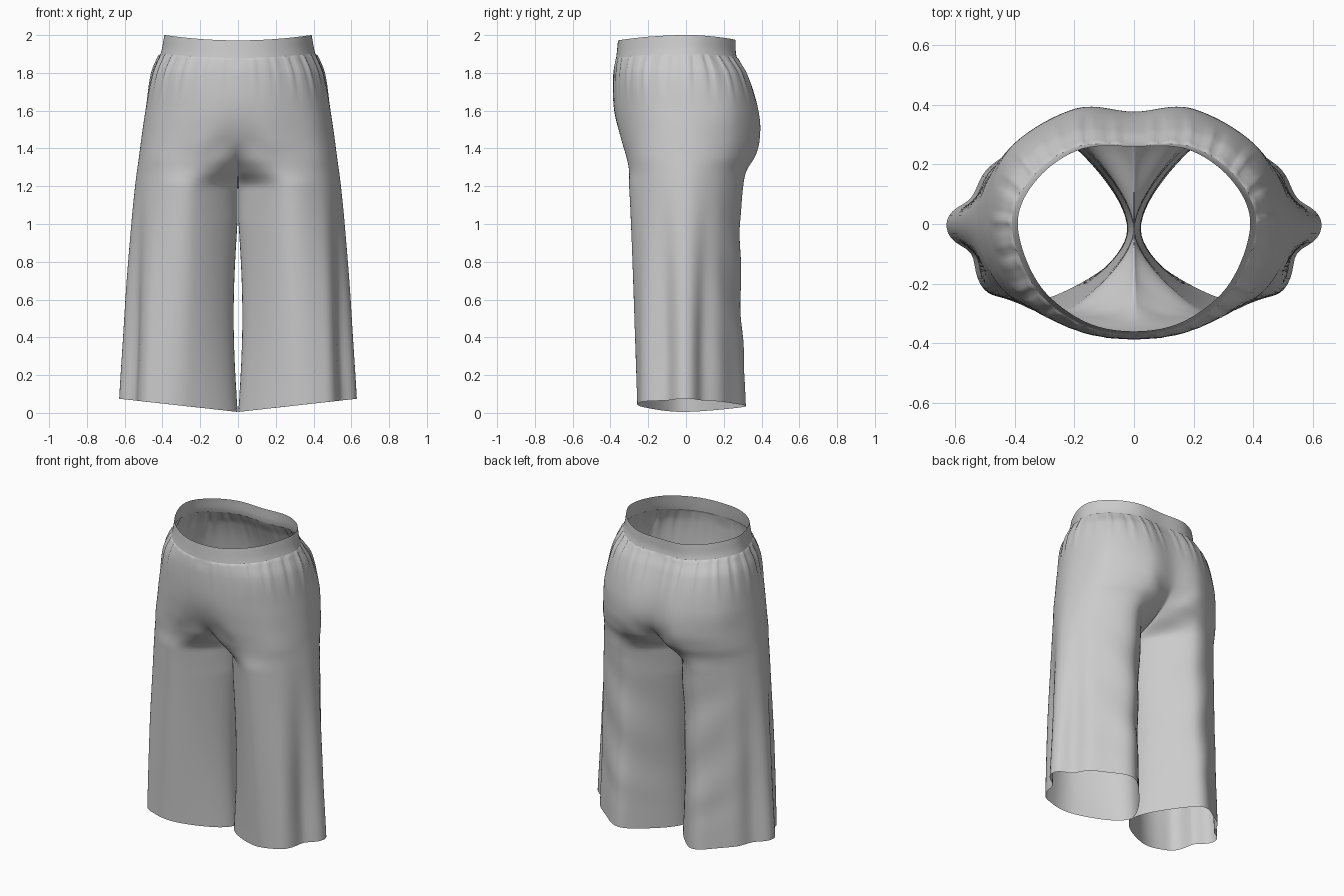
import bpy, bmesh, math

if "Cube" in bpy.data.objects:
    bpy.data.objects.remove(bpy.data.objects["Cube"])

# Half cross-sections from the centre front, round the side, to the centre back:
# z, front edge y, front (x,y), front outer (x,y), side x, back outer (x,y), back (x,y), back edge y
ROWS = [
    (2.00, -.36, .17, -.325, .32, -.20, .39, .325, .15, .18, .25, .26),
    (1.90, -.37, .18, -.335, .335, -.21, .41, .34, .16, .19, .26, .265),
    (1.80, -.385, .20, -.35, .375, -.23, .455, .38, .21, .20, .315, .31),
    (1.60, -.38, .21, -.35, .41, -.225, .49, .42, .24, .20, .375, .37),
    (1.45, -.335, .21, -.335, .425, -.225, .512, .43, .24, .20, .385, .365),
    (1.35, -.26, .21, -.315, .435, -.225, .525, .44, .225, .20, .36, .285),
    (1.28, -.16, .22, -.30, .44, -.22, .535, .44, .21, .21, .32, .17),
    (1.20, -.02, .23, -.291, .445, -.22, .545, .44, .205, .21, .293, -.02),
    (1.00, -.02, .24, -.28, .455, -.22, .565, .45, .195, .22, .28, -.02),
    (0.60, -.02, .25, -.262, .472, -.222, .597, .46, .195, .23, .28, -.02),
    (0.00, -.02, .26, -.238, .485, -.222, .63, .47, .205, .24, .302, -.02),
]
CROTCH, SUB = 1.20, 14


def smooth(a, b, v):
    t = min(1, max(0, (v - a) / (b - a)))
    return t * t * (3 - 2 * t)


def row_at(z):
    """Blend the table smoothly at height z."""
    n = len(ROWS)
    i = next((k for k in range(n - 1) if z >= ROWS[k + 1][0]), n - 2)
    a, b = ROWS[i], ROWS[i + 1]
    p, q = ROWS[max(i - 1, 0)], ROWS[min(i + 2, n - 1)]
    h = b[0] - a[0]
    t = (z - a[0]) / h
    out = []
    for k in range(1, len(a)):
        m0 = (b[k] - p[k]) / (b[0] - p[0]) * h
        m1 = (q[k] - a[k]) / (q[0] - a[0]) * h
        out.append((2*t**3 - 3*t*t + 1)*a[k] + (t**3 - 2*t*t + t)*m0
                   + (3*t*t - 2*t**3)*b[k] + (t**3 - t*t)*m1)
    return out


def spline(p, t):
    return tuple(.5 * (2*b + (c - a)*t + (2*a - 5*b + 4*c - d)*t*t
                       + (3*b - a - 3*c + d)*t**3) for a, b, c, d in zip(*p))


def bump(v, c, w):
    return math.exp(-((v - c) / w) ** 2)


def folds(u, z):
    """Outward cloth displacement at position u (0 front .. 6 back)."""
    d = 0
    if z < 1.895:      # gathers below the waistband
        g = smooth(1.60, 1.86, z) * (.45 + .55 * smooth(.8, 2, u))
        d += g * (.004 * math.sin(u * 19) + .003 * math.sin(u * 31 + 1)) + .004 * smooth(1.80, 1.88, z)
    low = 1 - smooth(.2, 1.35, z)
    d -= low * (.042 * bump(u, 2.5, .22) + .035 * bump(u, 3.5, .25))   # side drapes
    d += low * .010 * bump(u, 2.0, .2)                                 # front outer pleat
    leg = smooth(.1, .4, z) * (1 - smooth(.95, 1.2, z))
    back = bump(u, 4.8, .75)
    d += leg * back * .005 * math.sin(15 * z + 3.2 * u)                # back leg folds
    d += .006 * (1 - smooth(0, .9, z)) * math.sin(u * 5.5) * bump(u, 4.7, .8)
    # drag lines fanning from the crotch
    pull = bump(z, 1.33, .12)
    d += pull * .003 * math.sin(28 * z + 5 * u) * (bump(u, .6, .4) + bump(u, 5.4, .4))
    return d


def section(z):
    r = row_at(z)
    yf, yb = r[0], r[-1]
    xe = 0
    if z < CROTCH - .001:
        yf = yb = -.02
        xe = .002 + (.021 * math.sin(math.pi * (1.02 - z) / 1.02) if z < 1.02 else 0)
    c = [(xe, yf), (r[1], r[2]), (r[3], r[4]), (r[5], 0), (r[6], r[7]), (r[8], r[9]), (xe, yb)]
    # End tangents change from a hip mirrored at the centre to a closed leg
    k = 1 - smooth(CROTCH, 1.45, z)

    def ghost(near, far):
        return (-near[0] * (1 - k) + far[0] * k, near[1] * (1 - k) + far[1] * k)
    c = [ghost(c[1], c[5])] + c + [ghost(c[5], c[1])]
    pts = [spline(c[i:i + 4], j / SUB) for i in range(6) for j in range(SUB)] + [(xe, yb)]
    out = []
    for i, (x, y) in enumerate(pts):
        a, b = pts[max(i - 1, 0)], pts[min(i + 1, len(pts) - 1)]
        tx, ty = b[0] - a[0], b[1] - a[1]
        l = math.hypot(tx, ty) or 1
        u = i / SUB
        d = folds(u, z) * min(1, u / .4, (6 - u) / .4)
        x, y = x + ty / l * d, y - tx / l * d
        if 0 < i < len(pts) - 1:
            x = max(x, .002)
        zz = z - smooth(1.7, 2, z) * .028 * (1 - min(1, (x / .385) ** 2))  # waist dips at centre
        zz += (1 - smooth(0, .5, z)) * (.005 + .07 * x / .63)             # hem rises outward
        out.append((x, y, zz))
    return out


def cloth(name, heights):
    bm = bmesh.new()
    rows = [[bm.verts.new(p) for p in section(z)] for z in heights]
    for a, b in zip(rows, rows[1:]):
        for i in range(len(a) - 1):
            bm.faces.new((a[i], b[i], b[i + 1], a[i + 1]))
    bmesh.ops.remove_doubles(bm, verts=bm.verts, dist=.0002)     # close the inseam
    # Mirror the other half
    geo = bm.verts[:] + bm.edges[:] + bm.faces[:]
    bmesh.ops.mirror(bm, geom=geo, axis='X', merge_dist=.0005)
    bmesh.ops.remove_doubles(bm, verts=[v for v in bm.verts if abs(v.co.x) < .0005], dist=.0006)
    bmesh.ops.recalc_face_normals(bm, faces=bm.faces)
    me = bpy.data.meshes.new(name)
    bm.to_mesh(me)
    bm.free()
    ob = bpy.data.objects.new(name, me)
    bpy.context.collection.objects.link(ob)
    for f in me.polygons:
        f.use_smooth = True
    return ob


# Elastic waistband
cloth("waistband", [1.90 + .02 * i for i in range(6)])
# Seat and wide legs, with a row exactly at the crotch
upper = [1.90, 1.892] + [1.88 - (1.88 - CROTCH) * i / 48 for i in range(49)]
lower = [CROTCH * (1 - i / 60) for i in range(1, 61)]
cloth("trouser_body", upper + lower)
